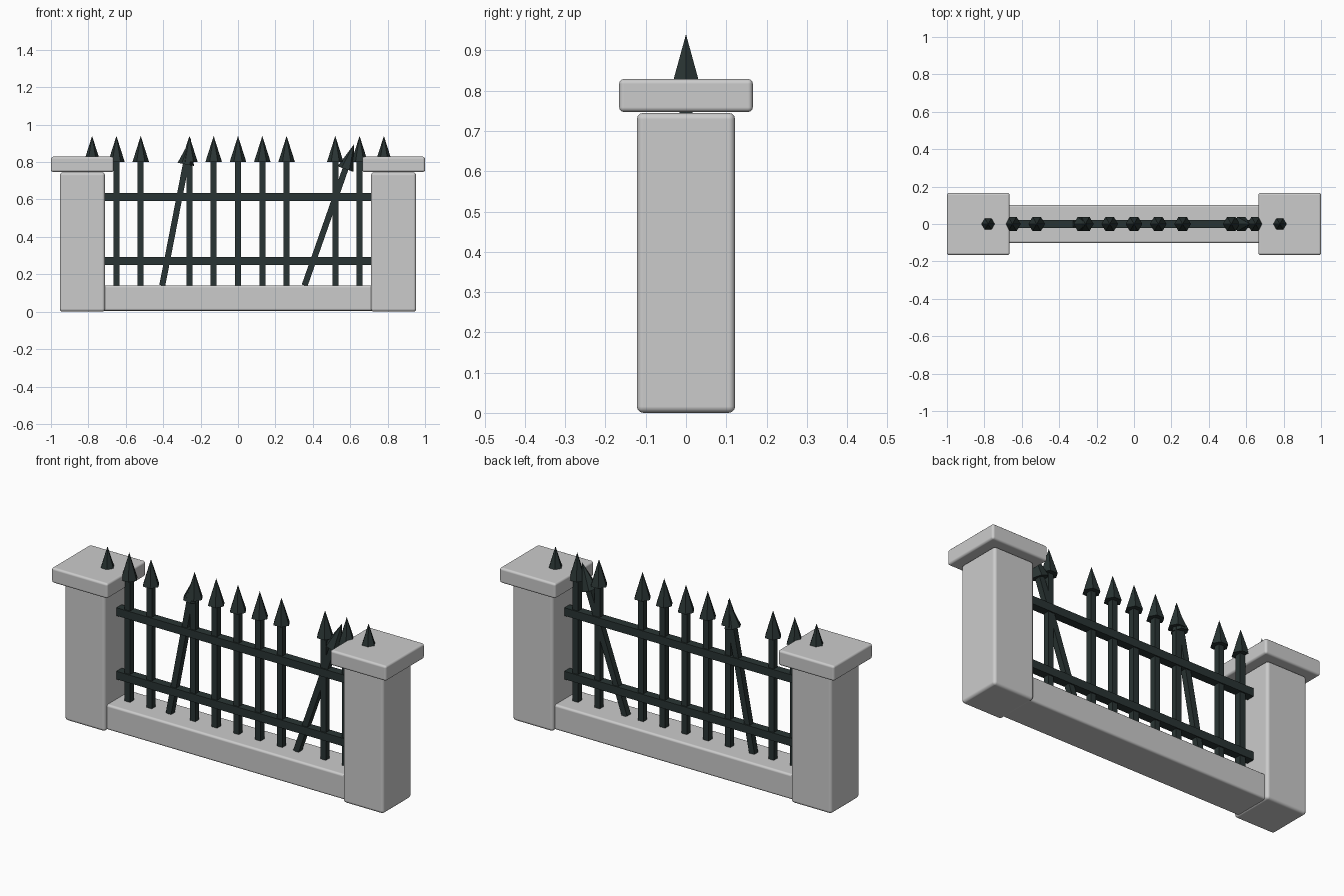
import bpy
import bmesh
from math import radians
from mathutils import Matrix, Vector

cube = bpy.data.objects.get("Cube")
if cube:
    bpy.data.objects.remove(cube, do_unlink=True)


def make_material(name, colour):
    mat = bpy.data.materials.new(name)
    mat.use_nodes = True
    mat.diffuse_color = colour
    mat.node_tree.nodes["Principled BSDF"].inputs["Base Color"].default_value = colour
    return mat


stone = make_material("pale stone", (0.6, 0.6, 0.6, 1))
iron = make_material("dark iron", (0.022, 0.034, 0.033, 1))


def add_object(name, bm, mat):
    mesh = bpy.data.meshes.new(name)
    bm.to_mesh(mesh)
    bm.free()
    mesh.materials.append(mat)
    obj = bpy.data.objects.new(name, mesh)
    bpy.context.collection.objects.link(obj)
    return obj


def box_into(bm, centre, size):
    matrix = Matrix.Translation(centre) @ Matrix.Diagonal((*size, 1))
    bmesh.ops.create_cube(bm, size=1, matrix=matrix)


def block(name, centre, size, mat, bevel=0):
    bm = bmesh.new()
    box_into(bm, centre, size)
    obj = add_object(name, bm, mat)
    if bevel:
        for face in obj.data.polygons:
            face.use_smooth = True
        mod = obj.modifiers.new("rounded_edges", "BEVEL")
        mod.width = bevel
        mod.segments = 3
        mod.harden_normals = True
    return obj


SHAFT, TIP, HEAD, RADIUS = 0.66, 0.80, 0.14, 0.0445


def head_into(bm):
    # six-sided point with a corner facing front and back
    matrix = Matrix.Translation((0, 0, SHAFT + HEAD / 2)) @ Matrix.Rotation(radians(90), 4, "Z")
    bmesh.ops.create_cone(bm, cap_ends=True, segments=6, radius1=RADIUS,
                          radius2=0, depth=HEAD, matrix=matrix)
    bmesh.ops.recalc_face_normals(bm, faces=bm.faces)


def picket(name, foot, lean=0, shaft=True):
    bm = bmesh.new()
    if shaft:
        box_into(bm, (0, 0, SHAFT / 2), (0.032, 0.032, SHAFT))
    head_into(bm)
    bm.transform(Matrix.Translation(foot) @ Matrix.Rotation(radians(lean), 4, "Y"))
    return add_object(name, bm, iron)


# Stone wall and end pillars
block("base_wall", (0, 0, 0.073), (1.5, 0.205, 0.136), stone, 0.012)
for side, label in ((1, "left"), (-1, "right")):
    block(label + "_pillar", (side * 0.832, 0, 0.3725), (0.242, 0.244, 0.739 + 0.006), stone, 0.016)
    block(label + "_pillar_cap", (side * 0.8325, 0, 0.788), (0.335, 0.332, 0.082), stone, 0.012)
    picket(label + "_cap_spike", (side * 0.78, 0, 0.14), shaft=False)

# Iron rails
for label, z in (("lower", 0.27), ("upper", 0.613)):
    block(label + "_rail", (0, 0, z), (1.46, 0.045, 0.043), iron)

# Upright pickets, with gaps where the two loose ones lean
for i in range(-5, 6):
    if abs(i) != 3:
        picket("picket", (i * 0.13, 0, 0.14), 0)

picket("right_leaning_picket", (-0.405, 0, 0.14), 11)
picket("left_leaning_picket", (0.356, 0, 0.14), 19.3)
